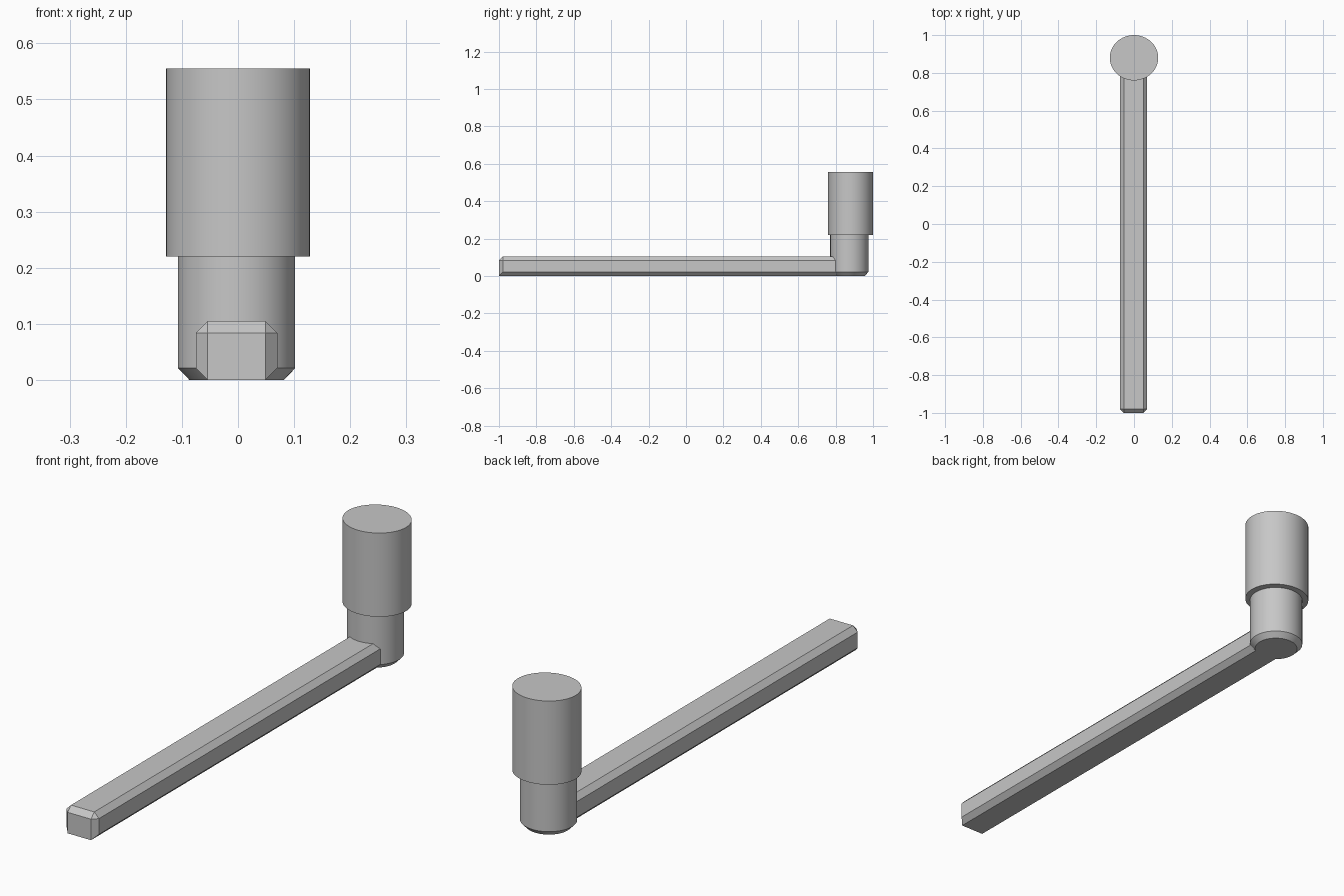
import bpy, bmesh, math

if "Cube" in bpy.data.objects:
    bpy.data.objects.remove(bpy.data.objects["Cube"])

grey = bpy.data.materials.new("light grey")
grey.diffuse_color = (0.57, 0.57, 0.57, 1)
grey.use_nodes = True
grey.node_tree.nodes["Principled BSDF"].inputs["Base Color"].default_value = grey.diffuse_color


def finish(bm, name):
    bmesh.ops.recalc_face_normals(bm, faces=bm.faces)
    mesh = bpy.data.meshes.new(name)
    bm.to_mesh(mesh)
    bm.free()
    mesh.materials.append(grey)
    obj = bpy.data.objects.new(name, mesh)
    bpy.context.collection.objects.link(obj)
    return obj


def turned(name, cx, cy, rings, sides=64):
    """Closed round part from (x radius, y radius, z) rings."""
    bm = bmesh.new()
    loops = []
    for rx, ry, z in rings:
        loops.append([bm.verts.new((cx + rx * math.cos(2 * math.pi * i / sides),
                                    cy + ry * math.sin(2 * math.pi * i / sides), z))
                      for i in range(sides)])
    for a, b in zip(loops, loops[1:]):
        for i in range(sides):
            j = (i + 1) % sides
            bm.faces.new((a[i], a[j], b[j], b[i]))
    bm.faces.new(loops[0][::-1])
    bm.faces.new(loops[-1])
    obj = finish(bm, name)
    bpy.ops.object.select_all(action='DESELECT')
    obj.select_set(True)
    bpy.context.view_layer.objects.active = obj
    bpy.ops.object.shade_smooth_by_angle(angle=math.radians(30))
    return obj


# Grip, and the narrower post below it with a chamfered foot
turned("grip", 0, 0.88, [(0.128, 0.12, 0.22), (0.128, 0.12, 0.555)])
turned("post", -0.0025, 0.873,
       [(0.084, 0.082, 0), (0.1045, 0.102, 0.021), (0.1045, 0.102, 0.23)])

# Crank arm: bar with chamfered long edges, chamfered front sides and front top
W, H, C, X0 = 0.0725, 0.105, 0.021, -0.0025
bm = bmesh.new()
for s in (-1, 1):
    for z in (0, H - C):                                   # front face
        bm.verts.new((X0 + s * (W - C), -1, z))
    for y in (-1 + C, 0.873):                              # bar sections
        for x, z in ((W - C, 0), (W, C), (W, H - C), (W - C, H)):
            bm.verts.new((X0 + s * x, y, z))
bmesh.ops.convex_hull(bm, input=bm.verts)
bmesh.ops.dissolve_limit(bm, angle_limit=0.02, verts=bm.verts, edges=bm.edges)
finish(bm, "crank_arm")
